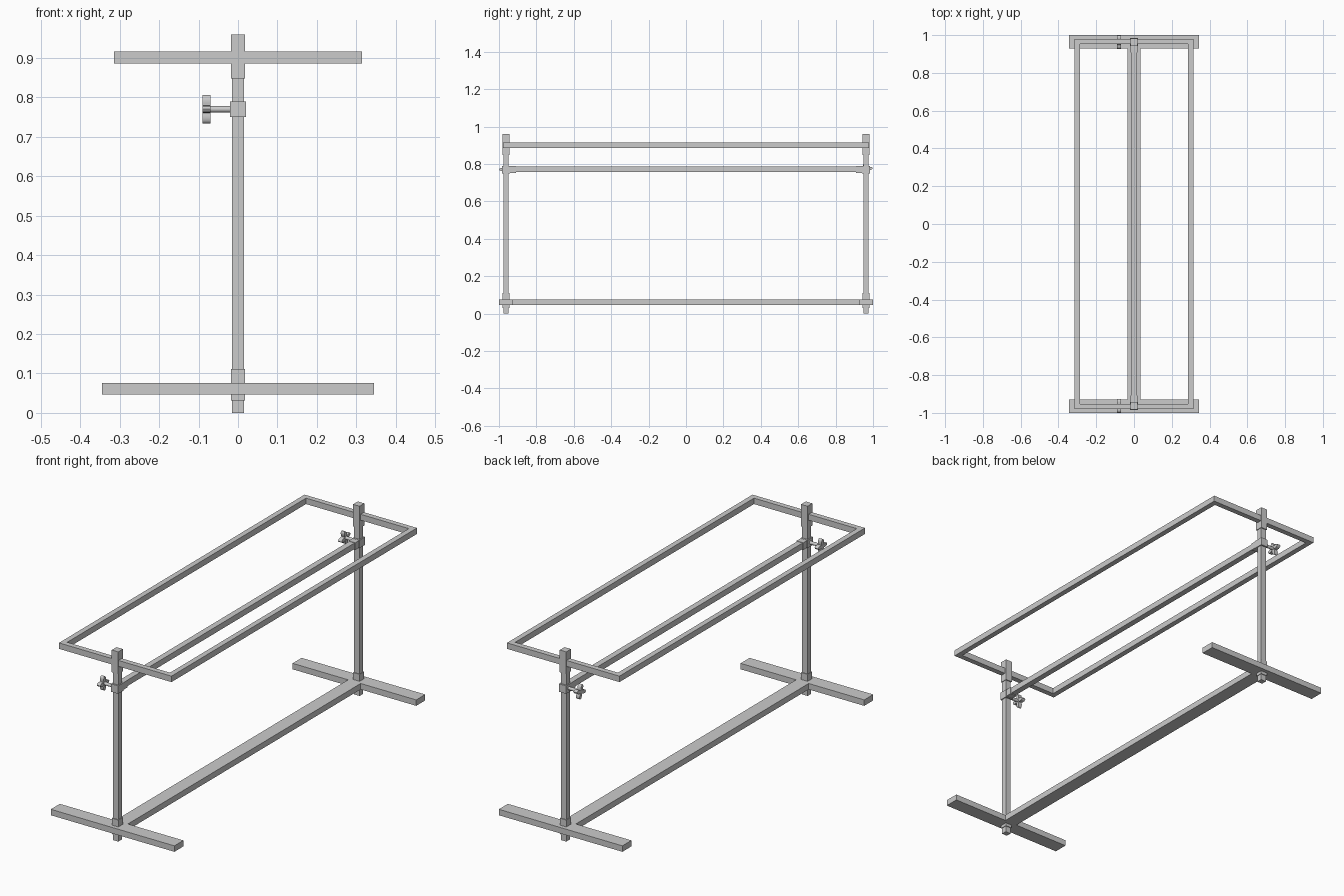
import bpy, bmesh
from math import sin, cos, pi, radians
from mathutils import Matrix, Vector

if "Cube" in bpy.data.objects:
    bpy.data.objects.remove(bpy.data.objects["Cube"])


def finish(name, bm):
    bmesh.ops.recalc_face_normals(bm, faces=bm.faces)
    me = bpy.data.meshes.new(name)
    bm.to_mesh(me)
    bm.free()
    ob = bpy.data.objects.new(name, me)
    bpy.context.collection.objects.link(ob)
    return ob


def box(name, x, y, z):
    """Box from (min, max) ranges."""
    bm = bmesh.new()
    bmesh.ops.create_cube(bm, size=1)
    for v in bm.verts:
        v.co = [r[0] + (c + 0.5) * (r[1] - r[0]) for c, r in zip(v.co, (x, y, z))]
    return finish(name, bm)


def span(centre, half):
    return (centre - half, centre + half)


def prism_x(name, outline, x0, x1):
    """Extrude a (y, z) outline along x."""
    bm = bmesh.new()
    face = bm.faces.new([bm.verts.new((x0, y, z)) for y, z in outline])
    ext = bmesh.ops.extrude_face_region(bm, geom=[face], use_keep_orig=True)
    verts = [g for g in ext["geom"] if isinstance(g, bmesh.types.BMVert)]
    bmesh.ops.translate(bm, verts=verts, vec=(x1 - x0, 0, 0))
    ob = finish(name, bm)
    bpy.ops.object.select_all(action='DESELECT')
    bpy.context.view_layer.objects.active = ob
    ob.select_set(True)
    bpy.ops.object.shade_smooth_by_angle(angle=radians(35))
    return ob


def rectangle_frame(name, outer, width, z):
    """Flat mitred rectangular frame."""
    bm = bmesh.new()
    signs = [(-1, -1), (1, -1), (1, 1), (-1, 1)]
    rings = [[bm.verts.new((sx * (outer[0] - inset), sy * (outer[1] - inset), h))
              for sx, sy in signs]
             for inset, h in ((0, z[0]), (0, z[1]), (width, z[1]), (width, z[0]))]
    for i in range(4):
        a, b = rings[i], rings[(i + 1) % 4]
        for j in range(4):
            k = (j + 1) % 4
            bm.faces.new((a[j], a[k], b[k], b[j]))
    return finish(name, bm)


POST_Y, KNOB_Z = 0.962, 0.77

# Upper frame, clamp bar and floor stretcher
rectangle_frame("top_frame", (0.314, 0.979), 0.027, (0.886, 0.916))
box("cross_bar", (-0.015, 0.015), (-0.94, 0.94), (0.757, 0.787))
box("base_stretcher", (-0.035, 0.035), (-0.93, 0.93), (0.046, 0.076))

for side, label in ((-1, "front"), (1, "back")):
    y = side * POST_Y
    # Base foot, upright and its sleeves
    box(label + "_base_foot", (-0.345, 0.345), span(side * 0.964, 0.036), (0.046, 0.076))
    box(label + "_post", (-0.015, 0.015), span(y, 0.014), (0, 0.95))
    box(label + "_lower_sleeve", (-0.018, 0.018), span(y, 0.018), (0.031, 0.111))
    box(label + "_upper_sleeve", (-0.018, 0.018), span(y, 0.019), (0.848, 0.96))
    # Clamp collar with socket holding the cross bar
    box(label + "_clamp_collar", (-0.02, 0.02), span(y, 0.022), (0.75, 0.79))
    box(label + "_bar_socket", (-0.0185, 0.0185),
        span(side * 0.928, 0.02), (0.753, 0.789))
    # Four-lobed tightening knob on a round stem
    circle = [(y + 0.008 * cos(2 * pi * i / 20), KNOB_Z + 0.008 * sin(2 * pi * i / 20))
              for i in range(20)]
    prism_x(label + "_knob_stem", circle, -0.075, -0.015)
    turn = radians(0 if side < 0 else 15)
    lobes = []
    for i in range(48):
        t = 2 * pi * i / 48
        r = 0.0235 + 0.0125 * cos(4 * t)
        lobes.append((y + r * cos(t + turn), KNOB_Z + r * sin(t + turn)))
    prism_x(label + "_knob", lobes, -0.09, -0.07)
